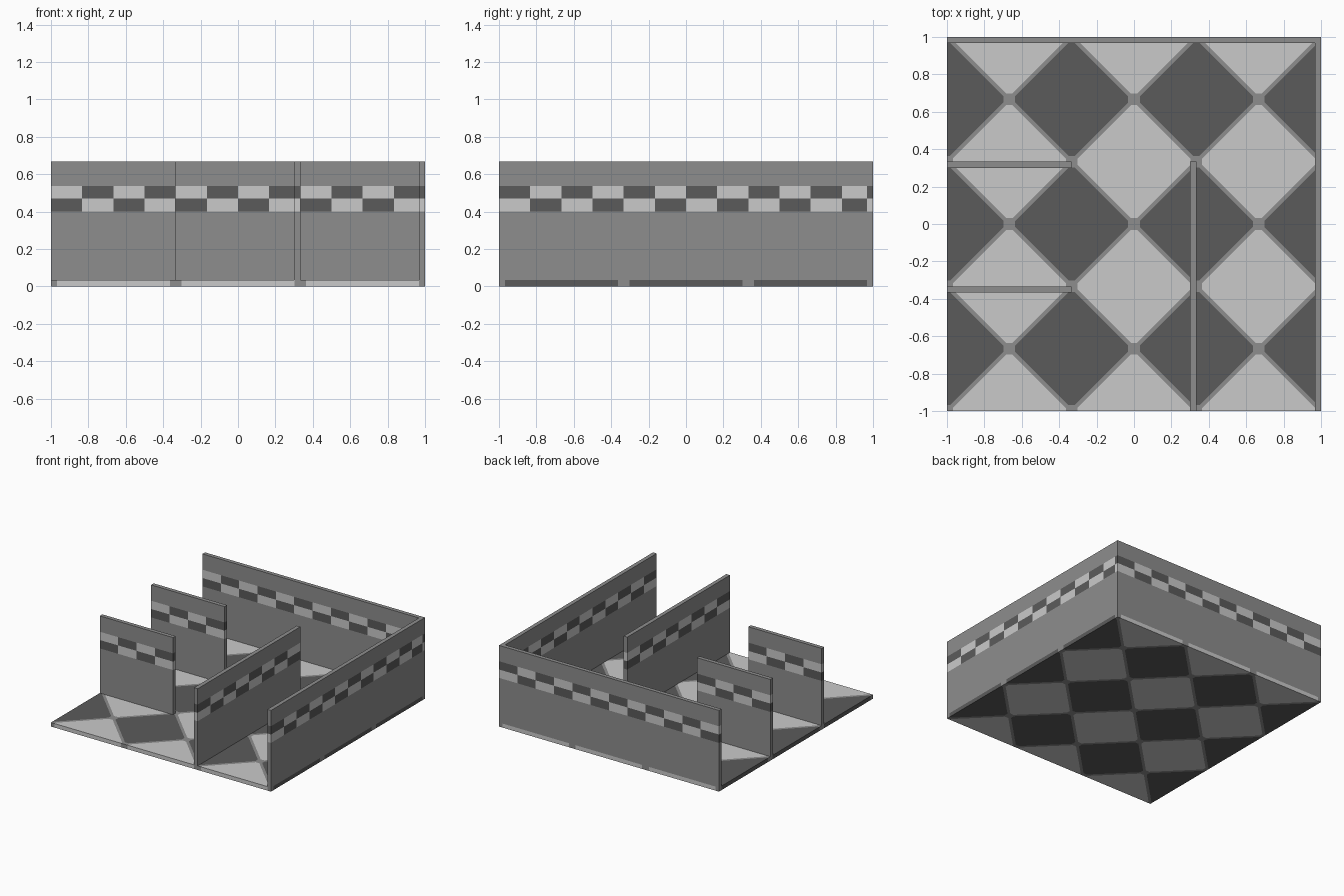
import bpy, bmesh, math
from mathutils import Vector

cube = bpy.data.objects.get("Cube")
if cube:
    bpy.data.objects.remove(cube, do_unlink=True)


def material(name, value):
    m = bpy.data.materials.new(name)
    m.use_nodes = True
    colour = (value, value, value, 1)
    m.diffuse_color = colour
    m.node_tree.nodes["Principled BSDF"].inputs["Base Color"].default_value = colour
    return m


GREY, DARK, LIGHT = range(3)
MATERIALS = [material("mid_grey", 0.27), material("dark_grey", 0.105), material("light_grey", 0.59)]

THIRD = 1 / 3          # half diagonal of a floor tile
THICK = 0.033          # floor and wall thickness
HEIGHT = 0.667
CELL = 1 / 6           # width of a wall check
BAND = (0.4, 0.469, 0.537)
TIP, EDGE = 0.031, 0.015   # grout at tile tips and along tile edges


def cut(bm, normal, distance):
    n = Vector(normal)
    bmesh.ops.bisect_plane(bm, geom=bm.verts[:] + bm.edges[:] + bm.faces[:],
                           plane_co=n * distance / n.length_squared, plane_no=n, dist=1e-5)


def box(low, high):
    bm = bmesh.new()
    bmesh.ops.create_cube(bm, size=1)
    for v in bm.verts:
        v.co = [lo + (c + 0.5) * (hi - lo) for c, lo, hi in zip(v.co, low, high)]
    return bm


def finish(bm, name, rule):
    for f in bm.faces:
        f.material_index = rule(f.calc_center_median())
    mesh = bpy.data.meshes.new(name)
    bm.to_mesh(mesh)
    bm.free()
    for m in MATERIALS:
        mesh.materials.append(m)
    bpy.context.collection.objects.link(bpy.data.objects.new(name, mesh))


def tile_colour(p):
    # Distance to the nearest dark and light tile centres
    for colour, ox, oy in ((DARK, THIRD, 0), (LIGHT, 0, THIRD)):
        u = abs((p.x - ox + THIRD) % (2 * THIRD) - THIRD)
        v = abs((p.y - oy + THIRD) % (2 * THIRD) - THIRD)
        if u + v < THIRD - EDGE and max(u, v) < THIRD - TIP:
            return colour
    return GREY


# Diamond tiled floor
floor = box((-1, -1, 0), (1, 1, THICK))
for k in range(-3, 4):
    for side in (-1, 1):
        for normal in ((1, 0, 0), (0, 1, 0)):
            cut(floor, normal, k * THIRD + side * TIP)
        for normal in ((1, 1, 0), (1, -1, 0)):
            cut(floor, normal, 2 * k * THIRD + side * EDGE)
finish(floor, "tiled_floor", tile_colour)


# Walls with a two-row checked band
def wall(name, axis, low, high):
    bm = box((*low, THICK), (*high, HEIGHT))
    for z in BAND:
        cut(bm, (0, 0, 1), z)
    for k in range(-5, 6):
        cut(bm, (1, 0, 0) if axis == 0 else (0, 1, 0), k * CELL)

    def check_colour(p):
        if not BAND[0] < p.z < BAND[2]:
            return GREY
        cell = min(11, max(0, math.floor((p[axis] + 1) / CELL + 1e-4)))
        # an end face belongs to the check just inside it
        if abs(p[axis] - high[axis]) < 1e-4:
            cell = math.floor((p[axis] - 0.01 + 1) / CELL)
        upper = p.z > BAND[1]
        return DARK if (cell + axis + upper) % 2 == 0 else LIGHT

    finish(bm, name, check_colour)


wall("back_wall", 0, (-1, 1 - THICK), (1, 1))
wall("left_wall", 1, (1 - THICK, -1), (1, 1 - THICK))
wall("inner_long_wall", 1, (THIRD - THICK, -1), (THIRD, THIRD))
wall("inner_short_wall_back", 0, (-1, THIRD - THICK), (-THIRD, THIRD))
wall("inner_short_wall_front", 0, (-1, -THIRD - THICK), (-THIRD, -THIRD))
